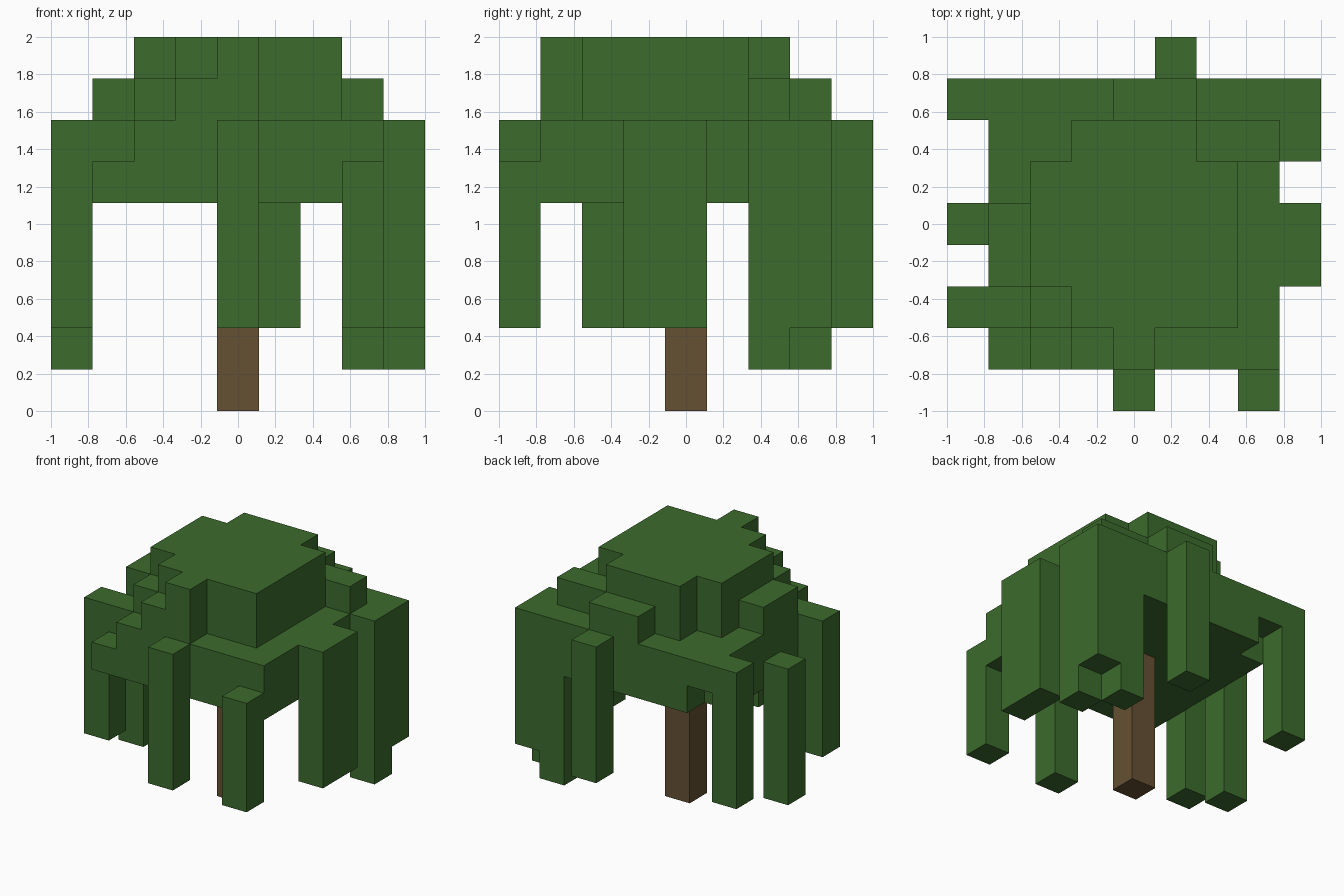
import bpy
import bmesh
from mathutils import Vector

default_cube = bpy.data.objects.get("Cube")
if default_cube:
    bpy.data.objects.remove(default_cube, do_unlink=True)

GRID = 9
CELL = 2 / GRID


def make_material(name, color):
    mat = bpy.data.materials.new(name)
    mat.use_nodes = True
    mat.diffuse_color = color
    bsdf = next(n for n in mat.node_tree.nodes if n.type == "BSDF_PRINCIPLED")
    bsdf.inputs["Base Color"].default_value = color
    return mat


def block(xs, ys, zs):
    """Cells in inclusive index ranges, counted from the left, front and ground."""
    return {(x, y, z)
            for x in range(xs[0], xs[-1] + 1)
            for y in range(ys[0], ys[-1] + 1)
            for z in range(zs[0], zs[-1] + 1)}


def skin(name, cells, mat):
    """Wrap a set of cells in one closed surface with merged flat faces."""
    bm = bmesh.new()
    origin = Vector((-1, -1, 0))
    for cell in cells:
        for axis in range(3):
            for side in (0, 1):
                near = list(cell)
                near[axis] += 2 * side - 1
                if tuple(near) in cells:
                    continue
                u, v = (axis + 1) % 3, (axis + 2) % 3
                corners = []
                for a, b in ((0, 0), (1, 0), (1, 1), (0, 1)):
                    p = Vector(cell)
                    p[axis] += side
                    p[u] += a
                    p[v] += b
                    corners.append(bm.verts.new(origin + p * CELL))
                bm.faces.new(corners if side else corners[::-1])
    bmesh.ops.remove_doubles(bm, verts=bm.verts, dist=CELL / 100)
    bmesh.ops.dissolve_limit(bm, angle_limit=0.01, verts=bm.verts, edges=bm.edges)
    mesh = bpy.data.meshes.new(name)
    bm.to_mesh(mesh)
    bm.free()
    mesh.materials.append(mat)
    obj = bpy.data.objects.new(name, mesh)
    bpy.context.collection.objects.link(obj)
    return obj


leaf_green = make_material("leaf_green", (0.045, 0.147, 0.026, 1))
bark_brown = make_material("bark_brown", (0.133, 0.082, 0.033, 1))

# Broad lower canopy: two layers with a notch at the back
canopy = block((1, 7), (1, 6), [5]) | block((2, 7), [7], [5])
canopy |= block((1, 7), (2, 6), [6]) | block((2, 7), [1], [6])
canopy |= block((0, 8), [7], [6])

# Crown
canopy |= block((2, 6), (3, 5), (7, 8))
canopy |= block((3, 6), [2], (7, 8))
canopy |= block((3, 5), [6], (7, 8))
canopy |= block([4], [1], (7, 8))

# Shoulder steps around the crown
canopy |= block([3], [1], [7])
canopy |= block([2], [2], [7])
canopy |= block([1], (3, 4), [7])
canopy |= block((4, 5), [7], [7])
canopy |= block((6, 7), [6], [7])

# Hanging foliage: column position, then lowest and highest cell
strands = [
    (4, 0, 2, 6), (7, 0, 2, 5),
    (8, 3, 2, 6), (8, 4, 2, 6),
    (8, 6, 1, 6), (8, 7, 2, 6), (7, 7, 1, 6),
    (5, 8, 2, 6),
    (0, 7, 2, 6), (0, 4, 1, 5), (0, 2, 2, 6),
]
for x, y, low, high in strands:
    canopy |= block([x], [y], (low, high))

skin("leaf_canopy", canopy, leaf_green)

# Trunk
skin("trunk", block([4], [4], (0, 4)), bark_brown)
